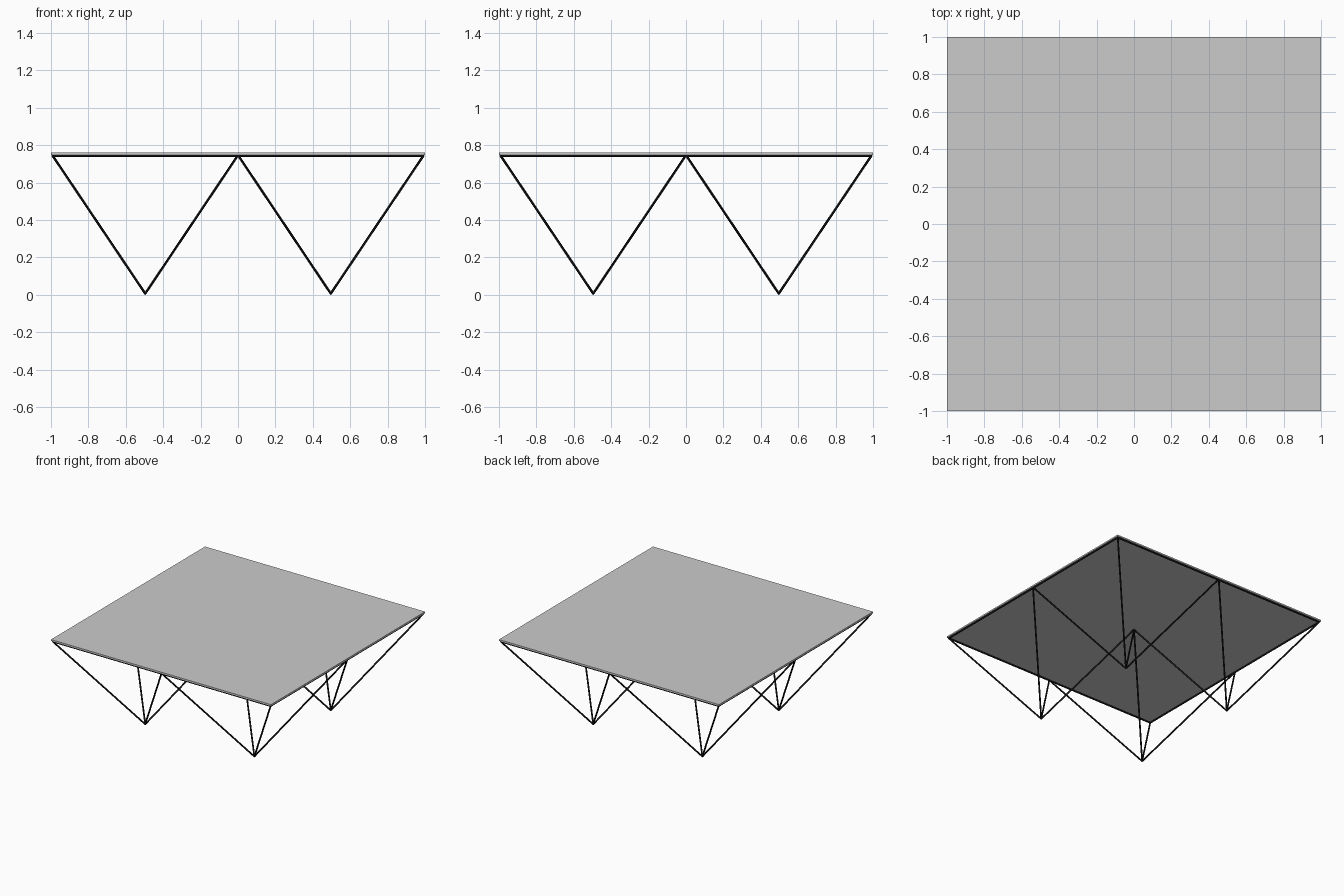
import bpy
from mathutils import Vector

if "Cube" in bpy.data.objects:
    bpy.data.objects.remove(bpy.data.objects["Cube"])

black = bpy.data.materials.new("black_steel")
black.diffuse_color = (0.01, 0.01, 0.01, 1)
black.use_nodes = True
black.node_tree.nodes["Principled BSDF"].inputs["Base Color"].default_value = black.diffuse_color

R = 0.0065        # rod radius
RIM = 0.99        # rod frame half-width
Z_ROD = 0.742     # rod frame centre height


def rod(name, a, b, r=R):
    a, b = Vector(a), Vector(b)
    d = b - a
    bpy.ops.mesh.primitive_cylinder_add(vertices=12, radius=r, depth=d.length, location=(a + b) / 2)
    o = bpy.context.object
    o.name = name
    o.rotation_euler = d.to_track_quat('Z', 'Y').to_euler()
    o.data.materials.append(black)
    bpy.ops.object.shade_smooth_by_angle()


# Thin square table top
bpy.ops.mesh.primitive_cube_add(size=1, location=(0, 0, 0.754))
top = bpy.context.object
top.name = "table_top"
top.scale = (2, 2, 0.012)

# Rod frame under the edge of the top
corners = [(-RIM, -RIM), (RIM, -RIM), (RIM, RIM), (-RIM, RIM)]
for i, c in enumerate(corners):
    n = corners[(i + 1) % 4]
    rod("frame_rod", (*c, Z_ROD), (*n, Z_ROD))

# Four inverted pyramids of rods, each standing on its tip
for sx in (-1, 1):
    for sy in (-1, 1):
        tip = (sx * 0.496, sy * 0.496, R)
        for x in (0.003, RIM):
            for y in (0.003, RIM):
                rod("leg_rod", tip, (sx * x, sy * y, Z_ROD))
        # Rounded foot at the tip
        bpy.ops.mesh.primitive_uv_sphere_add(segments=12, ring_count=8, radius=R, location=tip)
        foot = bpy.context.object
        foot.name = "foot"
        foot.data.materials.append(black)
        bpy.ops.object.shade_smooth_by_angle()
